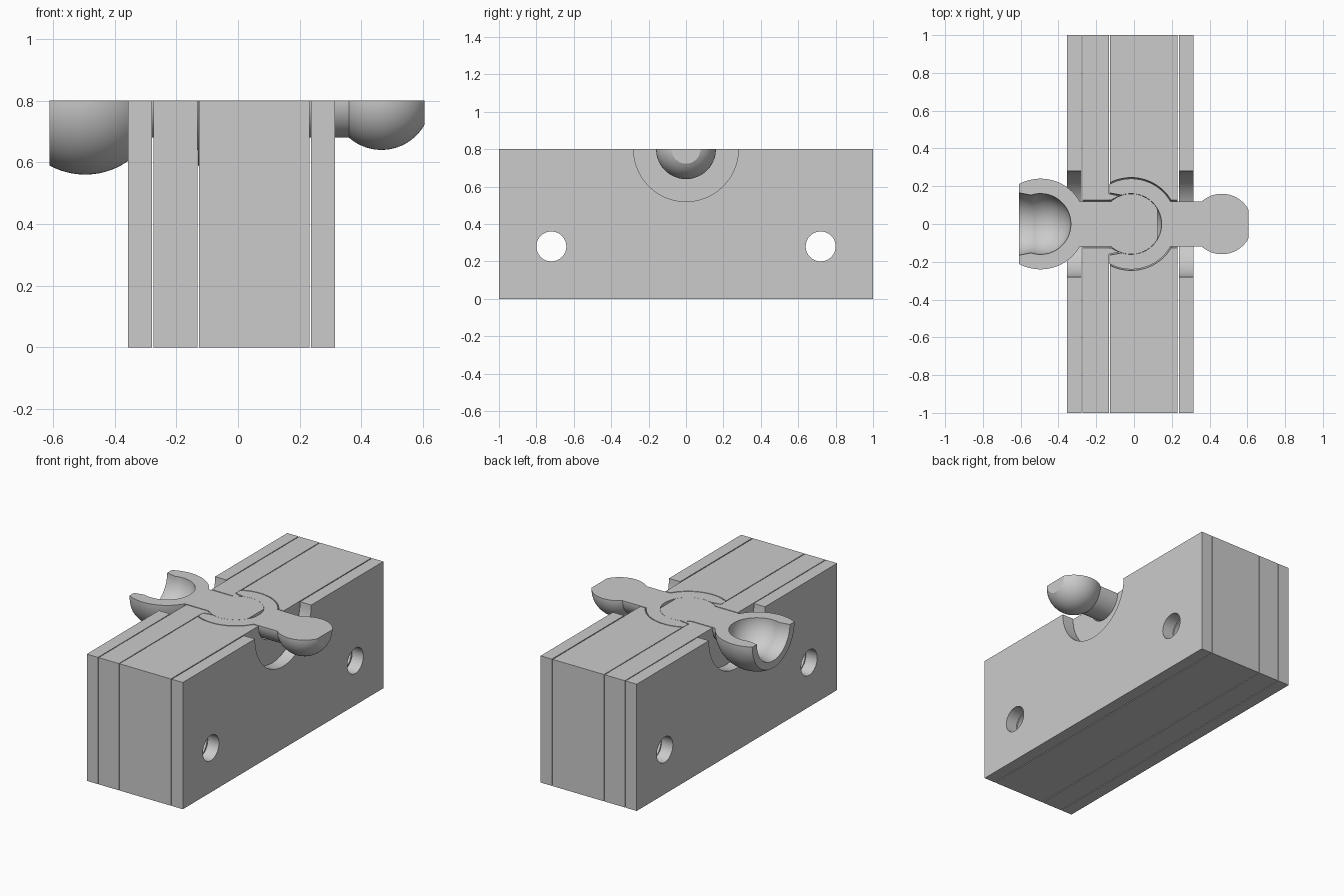
import bpy
import bmesh
from math import cos, sin, pi, acos, radians
from mathutils import Matrix, Vector

if "Cube" in bpy.data.objects:
    bpy.data.objects.remove(bpy.data.objects["Cube"], do_unlink=True)

TOP = 0.8          # parting plane of the mould
LEFT_C = -0.495    # centre of the first socket
PITCH = 0.48       # distance from socket to ball
SEGMENTS = 48

grey = bpy.data.materials.new("mould_grey")
grey.use_nodes = True
colour = (0.6, 0.6, 0.6, 1)
grey.diffuse_color = colour
grey.node_tree.nodes["Principled BSDF"].inputs["Base Color"].default_value = colour


def make_object(name, bm):
    bmesh.ops.recalc_face_normals(bm, faces=bm.faces)
    mesh = bpy.data.meshes.new(name)
    bm.to_mesh(mesh)
    bm.free()
    mesh.materials.append(grey)
    obj = bpy.data.objects.new(name, mesh)
    bpy.context.collection.objects.link(obj)
    return obj


def smooth(obj):
    bpy.ops.object.select_all(action="DESELECT")
    obj.select_set(True)
    bpy.context.view_layer.objects.active = obj
    bpy.ops.object.shade_smooth_by_angle(angle=radians(30))


def arc(centre, radius, start, end, steps):
    """Points (x, r) on a circle whose centre lies on the x axis."""
    angles = [start + (end - start) * i / steps for i in range(steps + 1)]
    return [(centre + radius * cos(a), radius * sin(a)) for a in angles]


def half_turned(name, profile, closed):
    """Revolve an (x, r) profile through the lower half turn and cap the flat top."""
    bm = bmesh.new()
    rows = []
    for x, r in profile:
        if r < 1e-5:
            rows.append([bm.verts.new((x, 0, TOP))] * (SEGMENTS + 1))
        else:
            rows.append([bm.verts.new((x, r * cos(pi * k / SEGMENTS),
                                       TOP - r * sin(pi * k / SEGMENTS)))
                         for k in range(SEGMENTS + 1)])
    pairs = list(zip(rows, rows[1:]))
    if closed:
        pairs.append((rows[-1], rows[0]))
    for a, b in pairs:
        for k in range(SEGMENTS):
            corners = list(dict.fromkeys((a[k], a[k + 1], b[k + 1], b[k])))
            bm.faces.new(corners)
    first, last = [r[0] for r in rows], [r[-1] for r in rows]
    if closed:
        bm.faces.new(first)
        bm.faces.new(last)
    else:
        bm.faces.new(list(dict.fromkeys(first + last[::-1])))
    obj = make_object(name, bm)
    smooth(obj)
    return obj


def link(name, c):
    """Half of a socket, neck and ball, cut at the parting plane."""
    cavity, shell, ball, neck = 0.161, 0.24, 0.16, 0.12
    ball_c, lip = c + PITCH, -0.115
    profile = arc(c, cavity, 0, acos(-0.05 / cavity), 16)
    profile.append((c + lip, 0.165))
    profile += arc(c, shell, acos(lip / shell), acos(0.208 / shell), 20)
    profile += arc(ball_c, ball, acos(-0.106 / ball), acos(0.14 / ball), 16)
    profile.append((ball_c + 0.14, 0))
    return half_turned(name, profile, False)


def cylinder_cutter(name, radius, y, z):
    bm = bmesh.new()
    turn = Matrix.Translation((0, y, z)) @ Matrix.Rotation(pi / 2, 4, "Y")
    bmesh.ops.create_cone(bm, cap_ends=True, segments=64, radius1=radius,
                          radius2=radius, depth=3, matrix=turn)
    return make_object(name, bm)


def sphere_cutter(name, radius, x):
    bm = bmesh.new()
    place = Matrix.Translation((x, 0, TOP)) @ Matrix.Rotation(pi / 2, 4, "Y")
    bmesh.ops.create_uvsphere(bm, u_segments=64, v_segments=32,
                              radius=radius, matrix=place)
    return make_object(name, bm)


def block(name, x0, x1, cutters):
    """Full-length mould slab with its recesses and pin holes cut out."""
    bm = bmesh.new()
    bmesh.ops.create_cube(bm, size=1)
    bmesh.ops.scale(bm, vec=(x1 - x0, 2, TOP), verts=bm.verts)
    bmesh.ops.translate(bm, vec=Vector(((x0 + x1) / 2, 0, TOP / 2)), verts=bm.verts)
    obj = make_object(name, bm)
    bpy.context.view_layer.objects.active = obj
    for cutter in cutters:
        mod = obj.modifiers.new("cut", "BOOLEAN")
        mod.operation = "DIFFERENCE"
        mod.solver = "EXACT"
        mod.object = cutter
        bpy.ops.object.modifier_apply(modifier=mod.name)
    smooth(obj)
    return obj


# Cutters: pin holes, side notches, neck groove and socket recess
pins = [cylinder_cutter("pin_hole_cutter", 0.08, y, 0.28) for y in (-0.72, 0.72)]
notch = cylinder_cutter("notch_cutter", 0.28, 0, TOP)
groove = cylinder_cutter("groove_cutter", 0.126, 0, TOP)
recess = sphere_cutter("recess_cutter", 0.246, LEFT_C + PITCH)

# Mould slabs
block("right_plate", -0.356, -0.278, pins + [notch])
block("right_insert", -0.273, -0.132, pins + [groove])
block("main_block", -0.127, 0.231, pins + [groove, recess])
block("left_plate", 0.237, 0.315, pins + [notch])

# Collar that shapes the socket mouth
half_turned("mouth_collar",
            [(-0.132, 0.126), (-0.132, 0.16), (-0.08, 0.149),
             (-0.1, 0.138), (-0.122, 0.126)], True)

# Two chained ball-and-socket links
link("right_link", LEFT_C)
link("left_link", LEFT_C + PITCH)

for cutter in pins + [notch, groove, recess]:
    bpy.data.objects.remove(cutter, do_unlink=True)
